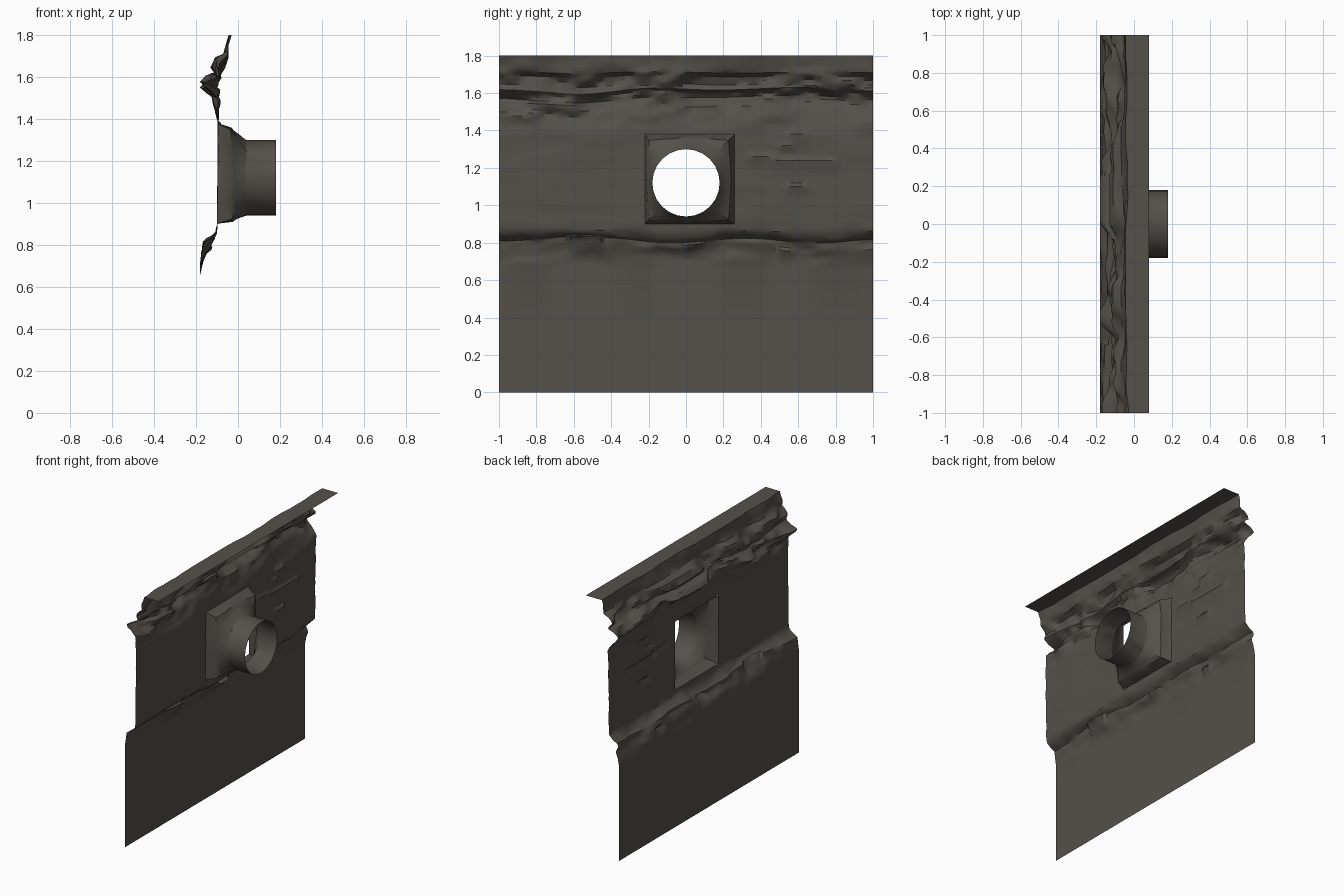
import bpy, bmesh, math
from mathutils import Vector, noise

if "Cube" in bpy.data.objects:
    bpy.data.objects.remove(bpy.data.objects["Cube"])

stone = bpy.data.materials.new("dark grey stone")
stone.diffuse_color = (0.09, 0.08, 0.069, 1)
stone.use_nodes = True
stone.node_tree.nodes["Principled BSDF"].inputs["Base Color"].default_value = stone.diffuse_color

# Opening in the wall (y, z) and pipe axis
HOLE_Y, HOLE_Z, HALF = 0.02, 1.14, 0.24
PIPE_Y, PIPE_Z, PIPE_R = 0.0, 1.12, 0.18

# Wall profile: proud x, worn x, height, subdivisions to next point
PROFILE = [(-.18, -.18, 0, 2), (-.18, -.18, .66, 3), (-.18, -.165, .72, 3),
           (-.172, -.145, .775, 3), (-.168, -.14, .81, 2), (-.135, -.115, .83, 2),
           (-.11, -.10, .86, 2), (-.10, -.097, .90, 24), (-.097, -.092, 1.38, 4),
           (-.115, -.09, 1.46, 3), (-.13, -.095, 1.52, 3), (-.18, -.10, 1.57, 2),
           (-.155, -.085, 1.60, 2), (-.11, -.075, 1.615, 2), (-.13, -.06, 1.645, 2),
           (-.11, -.045, 1.69, 2), (-.07, -.045, 1.71, 2), (-.06, -.045, 1.75, 2),
           (-.045, -.03, 1.80, 2), (.08, .08, 1.80, 0)]

# Chipped bricks: y from, y to, z from, z to, depth
CHIPS = [(-1, -.78, 1.45, 1.50, .015), (-.95, -.6, 1.5, 1.56, .015),
         (.48, .82, 1.16, 1.25, .014), (.34, .48, 1.2, 1.27, .012),
         (.56, .66, 1.28, 1.38, .014), (.54, .66, 1.05, 1.10, .014),
         (.5, .56, 1.28, 1.32, .012), (.06, .16, 1.45, 1.52, .014),
         (-.24, -.08, 1.53, 1.60, .02), (-.62, -.44, .73, .81, .03),
         (-.02, .1, .73, .80, .02), (.5, .58, .69, .76, .02)]


def finish(bm, name):
    bmesh.ops.recalc_face_normals(bm, faces=bm.faces)
    mesh = bpy.data.meshes.new(name)
    bm.to_mesh(mesh)
    bm.free()
    mesh.materials.append(stone)
    ob = bpy.data.objects.new(name, mesh)
    bpy.context.collection.objects.link(ob)
    bpy.ops.object.select_all(action='DESELECT')
    ob.select_set(True)
    bpy.context.view_layer.objects.active = ob
    bpy.ops.object.shade_smooth_by_angle(angle=math.radians(35))
    return ob


def wall_rows():
    for a, b in zip(PROFILE, PROFILE[1:]):
        for k in range(a[3]):
            yield [a[i] + (b[i] - a[i]) * k / a[3] for i in range(3)]
    yield PROFILE[-1][:3]


def wall_point(proud, worn, z, y):
    # broken blocks: stretched noise chooses between proud and worn profile
    n = noise.noise(Vector((y * 3.2, z * 9, 4.7))) + .5 * noise.noise(Vector((y * 9, z * 22, 1.3)))
    w = min(1, max(0, .45 + 1.3 * n))
    x = proud + (worn - proud) * w
    for y0, y1, z0, z1, depth in CHIPS:
        if y0 <= y <= y1 and z0 <= z <= z1:
            x += depth * (z - z0) / (z1 - z0)
    # wavy ledges
    ledge = max(0, 1 - abs(z - .79) / .1) + max(0, 1 - abs(z - 1.6) / .17)
    z += ledge * .035 * noise.noise(Vector((y * 2.6, z * 3, 9.1)))
    return x, y, z


# Weathered wall sheet with top ledge and square opening
bm = bmesh.new()
ys = [-1 + .02 * i for i in range(101)]
rows = list(wall_rows())
grid = [[bm.verts.new(wall_point(*r, y)) for y in ys] for r in rows]
for j in range(len(rows) - 1):
    zc = (rows[j][2] + rows[j + 1][2]) / 2
    for i in range(100):
        yc = ys[i] + .01
        if abs(yc - HOLE_Y) < HALF and abs(zc - HOLE_Z) < HALF:
            continue
        bm.faces.new((grid[j][i], grid[j][i + 1], grid[j + 1][i + 1], grid[j + 1][i]))
finish(bm, "weathered_wall")

# Recess that turns from a square into a round pipe
bm = bmesh.new()
SIDES = 24
rings = []
for x, t in [(-.098, 0), (-.08, .08), (-.03, .25), (-.02, .42), (.0, .62),
             (.035, .97), (.04, 1), (.18, 1)]:
    ring = []
    for k in range(SIDES):
        c, s = math.cos(math.tau * k / SIDES), math.sin(math.tau * k / SIDES)
        q = HALF / max(abs(c), abs(s))
        y = (HOLE_Y + q * c) * (1 - t) + (PIPE_Y + PIPE_R * c) * t
        z = (HOLE_Z + q * s) * (1 - t) + (PIPE_Z + PIPE_R * s) * t
        rough = .012 * noise.noise(Vector((y * 9, z * 9, x * 20))) if 0 < t < .9 else 0
        ring.append(bm.verts.new((x + rough, y, z)))
    rings.append(ring)
for a, b in zip(rings, rings[1:]):
    for k in range(SIDES):
        m = (k + 1) % SIDES
        bm.faces.new((a[k], a[m], b[m], b[k]))
finish(bm, "recess_and_pipe")
